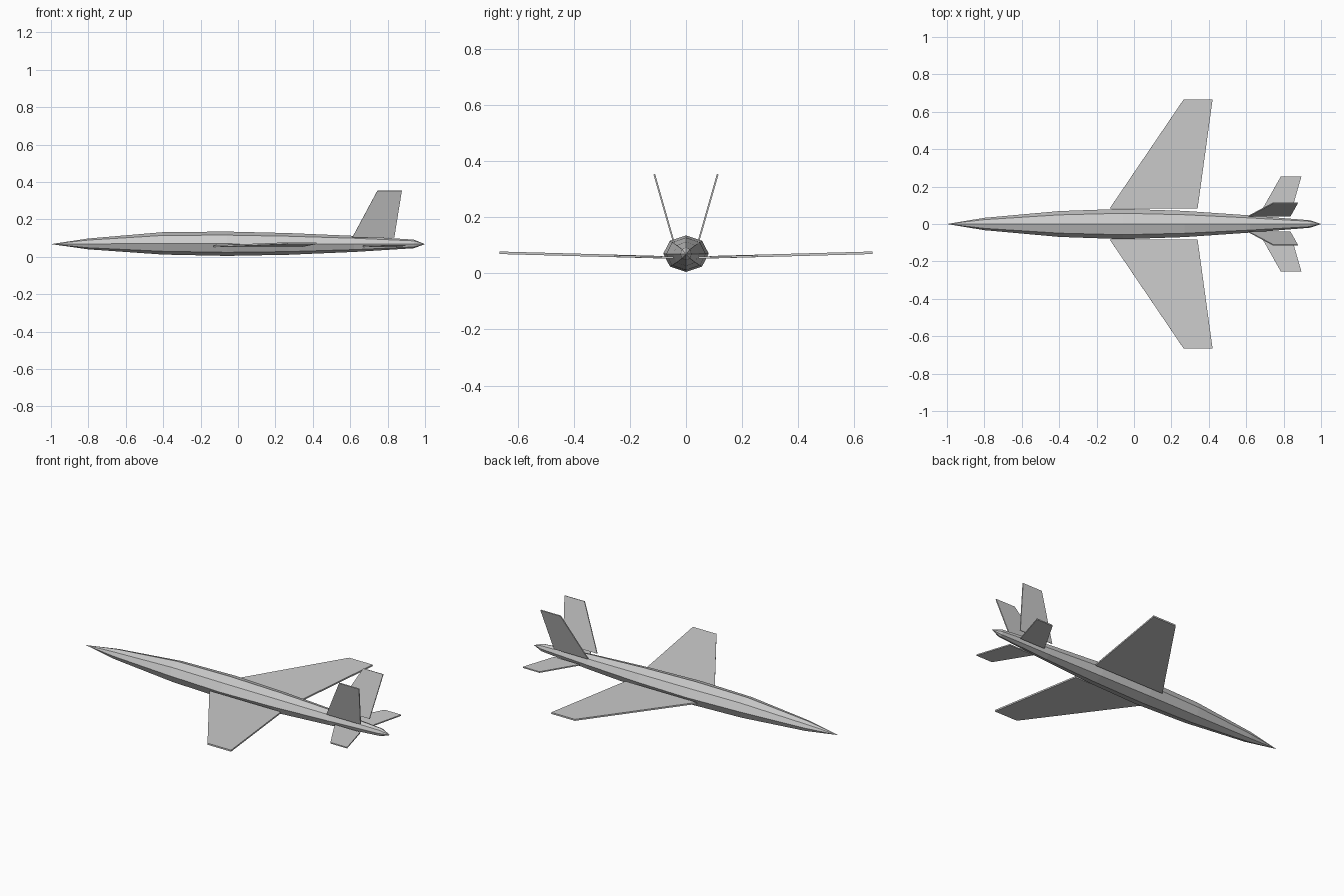
import bpy, bmesh, math
from mathutils import Vector

if "Cube" in bpy.data.objects:
    bpy.data.objects.remove(bpy.data.objects["Cube"])

ZC = 0.068  # fuselage axis height


def make_object(name, bm):
    bmesh.ops.recalc_face_normals(bm, faces=bm.faces[:])
    mesh = bpy.data.meshes.new(name)
    bm.to_mesh(mesh)
    bm.free()
    obj = bpy.data.objects.new(name, mesh)
    bpy.context.collection.objects.link(obj)
    return obj


# Fuselage: eight-sided loft, stations are (x, half width, z centre, half height)
stations = [(-0.8, 0.033, 0.069, 0.029), (-0.4, 0.069, 0.072, 0.060),
            (-0.06, 0.081, 0.070, 0.065), (0.27, 0.070, 0.069, 0.058),
            (0.62, 0.046, 0.069, 0.043), (0.94, 0.020, 0.069, 0.023)]
bm = bmesh.new()
rings = []
for x, w, zc, h in stations:
    angles = [i * math.pi / 4 for i in range(8)]
    rings.append([bm.verts.new((x, w * math.cos(a), zc + h * math.sin(a))) for a in angles])
nose = bm.verts.new((-1, 0, ZC))
tail = bm.verts.new((1, 0, ZC))
for i in range(8):
    j = (i + 1) % 8
    bm.faces.new((nose, rings[0][i], rings[0][j]))
    bm.faces.new((tail, rings[-1][j], rings[-1][i]))
    for a, b in zip(rings, rings[1:]):
        bm.faces.new((a[i], b[i], b[j], a[j]))
make_object("fuselage", bm)


def surface_pair(name, corners, thickness):
    """Thin slab through four corners, built on both sides of the aircraft."""
    pts = [Vector(c) for c in corners]
    n = (pts[2] - pts[0]).cross(pts[3] - pts[1]).normalized() * thickness / 2
    for side, label in ((1, "left"), (-1, "right")):
        bm = bmesh.new()
        flip = Vector((1, side, 1))
        upper = [bm.verts.new((p + n) * flip) for p in pts]
        lower = [bm.verts.new((p - n) * flip) for p in pts]
        bm.faces.new(upper)
        bm.faces.new(lower[::-1])
        for i in range(4):
            j = (i + 1) % 4
            bm.faces.new((upper[i], lower[i], lower[j], upper[j]))
        make_object(f"{label}_{name}", bm)


# Swept main wings, tailplanes and canted fins
surface_pair("wing", [(-0.13, 0.083, 0.057), (0.34, 0.083, 0.057),
                      (0.42, 0.665, 0.073), (0.265, 0.665, 0.073)], 0.009)
surface_pair("tailplane", [(0.667, 0.045, 0.056), (0.835, 0.045, 0.056),
                           (0.895, 0.254, 0.061), (0.785, 0.254, 0.061)], 0.007)
surface_pair("fin", [(0.612, 0.042, 0.105), (0.836, 0.042, 0.105),
                     (0.876, 0.113, 0.353), (0.745, 0.113, 0.353)], 0.006)
